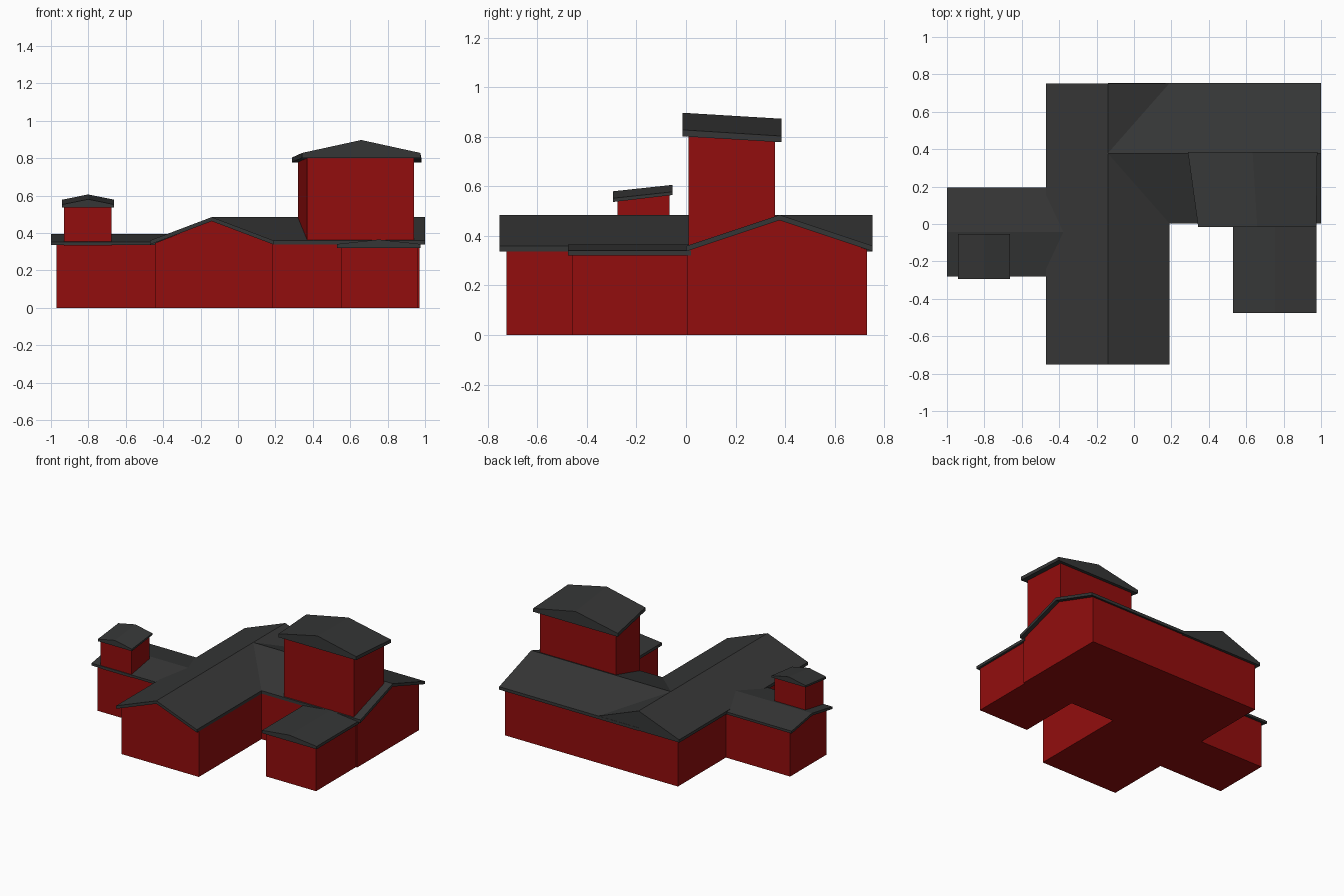
import bpy, bmesh

if "Cube" in bpy.data.objects:
    bpy.data.objects.remove(bpy.data.objects["Cube"])


def material(name, rgb):
    m = bpy.data.materials.new(name)
    m.diffuse_color = (*rgb, 1)
    m.use_nodes = True
    m.node_tree.nodes["Principled BSDF"].inputs["Base Color"].default_value = m.diffuse_color
    return m


RED = material("barn red", (0.29, 0.004, 0.004))
DARK = material("charcoal roof", (0.036, 0.037, 0.037))


def loft(name, ring_a, ring_b, mat):
    """Closed solid between two matching rings of 3D points."""
    bm = bmesh.new()
    a = [bm.verts.new(p) for p in ring_a]
    b = [bm.verts.new(p) for p in ring_b]
    n = len(a)
    bm.faces.new(a)
    bm.faces.new(b)
    for i in range(n):
        j = (i + 1) % n
        bm.faces.new((a[i], a[j], b[j], b[i]))
    bmesh.ops.recalc_face_normals(bm, faces=bm.faces)
    me = bpy.data.meshes.new(name)
    bm.to_mesh(me)
    bm.free()
    me.materials.append(mat)
    ob = bpy.data.objects.new(name, me)
    bpy.context.collection.objects.link(ob)
    return ob


def extrude(name, profile, start, end, axis, mat):
    """Profile of (across, z) points run along x or y."""
    def place(t):
        return [(t, u, z) if axis == "x" else (u, t, z) for u, z in profile]
    return loft(name, place(start), place(end), mat)


def gable_walls(name, lo, hi, eave, ridge, start, end, axis):
    mid = (lo + hi) / 2
    extrude(name, [(lo, 0), (hi, 0), (hi, eave), (mid, ridge), (lo, eave)],
            start, end, axis, RED)


def gable_roof(name, lo, hi, eave, ridge, thick, start, end, axis):
    mid = (lo + hi) / 2
    extrude(name, [(lo, eave - thick), (lo, eave), (mid, ridge), (hi, eave),
                   (hi, eave - thick), (mid, ridge - thick)],
            start, end, axis, DARK)


# Main wing running front to back
gable_walls("main_wing_walls", -0.445, 0.188, 0.345, 0.47, -0.725, 0.73, "y")
gable_roof("main_wing_roof", -0.47, 0.19, 0.36, 0.485, 0.022, -0.752, 0.752, "y")
# Dark panel closing the rear gable
extrude("rear_gable_panel", [(-0.47, 0.34), (0.19, 0.34), (0.19, 0.36), (-0.14, 0.484), (-0.47, 0.36)],
        0.732, 0.752, "y", DARK)

# Right wing
gable_walls("right_wing_walls", 0.006, 0.73, 0.345, 0.47, -0.14, 0.97, "x")
gable_roof("right_wing_roof", 0.003, 0.753, 0.36, 0.485, 0.022, -0.14, 1.0, "x")

# Left wing
gable_walls("left_wing_walls", -0.255, 0.17, 0.343, 0.378, -0.97, -0.36, "x")
gable_roof("left_wing_roof", -0.28, 0.195, 0.353, 0.395, 0.018, -1.0, -0.36, "x")

# Front right annex with a shallow closed roof
extrude("annex_walls", [(0.55, 0), (0.96, 0), (0.96, 0.325), (0.55, 0.325)], -0.46, 0.02, "y", RED)
extrude("annex_roof", [(0.53, 0.32), (0.976, 0.32), (0.976, 0.341), (0.753, 0.365), (0.53, 0.341)],
        -0.476, 0.02, "y", DARK)


def tower(name, front, back, base):
    """front/back: y, roof x range, wall x range, eave bottom, eave top, ridge, wall y."""
    rings, walls = [], []
    for y, r0, r1, w0, w1, zb, ze, zr, wy in (front, back):
        rings.append([(r0, y, zb), (r1, y, zb), (r1, y, ze), ((r0 + r1) / 2, y, zr), (r0, y, ze)])
        walls.append([(w0, wy, base), (w1, wy, base), (w1, wy, zb + 0.008), (w0, wy, zb + 0.008)])
    loft(name + "_walls", walls[0], walls[1], RED)
    loft(name + "_roof", rings[0], rings[1], DARK)


# Large skewed tower on the right wing, small tower on the left wing
tower("large_tower",
      (-0.015, 0.343, 0.975, 0.37, 0.94, 0.802, 0.828, 0.897, 0.010),
      (0.385, 0.288, 0.98, 0.322, 0.942, 0.778, 0.803, 0.873, 0.36), 0.34)
tower("small_tower",
      (-0.294, -0.94, -0.662, -0.93, -0.677, 0.537, 0.552, 0.58, -0.276),
      (-0.054, -0.94, -0.662, -0.93, -0.677, 0.565, 0.578, 0.606, -0.066), 0.33)
